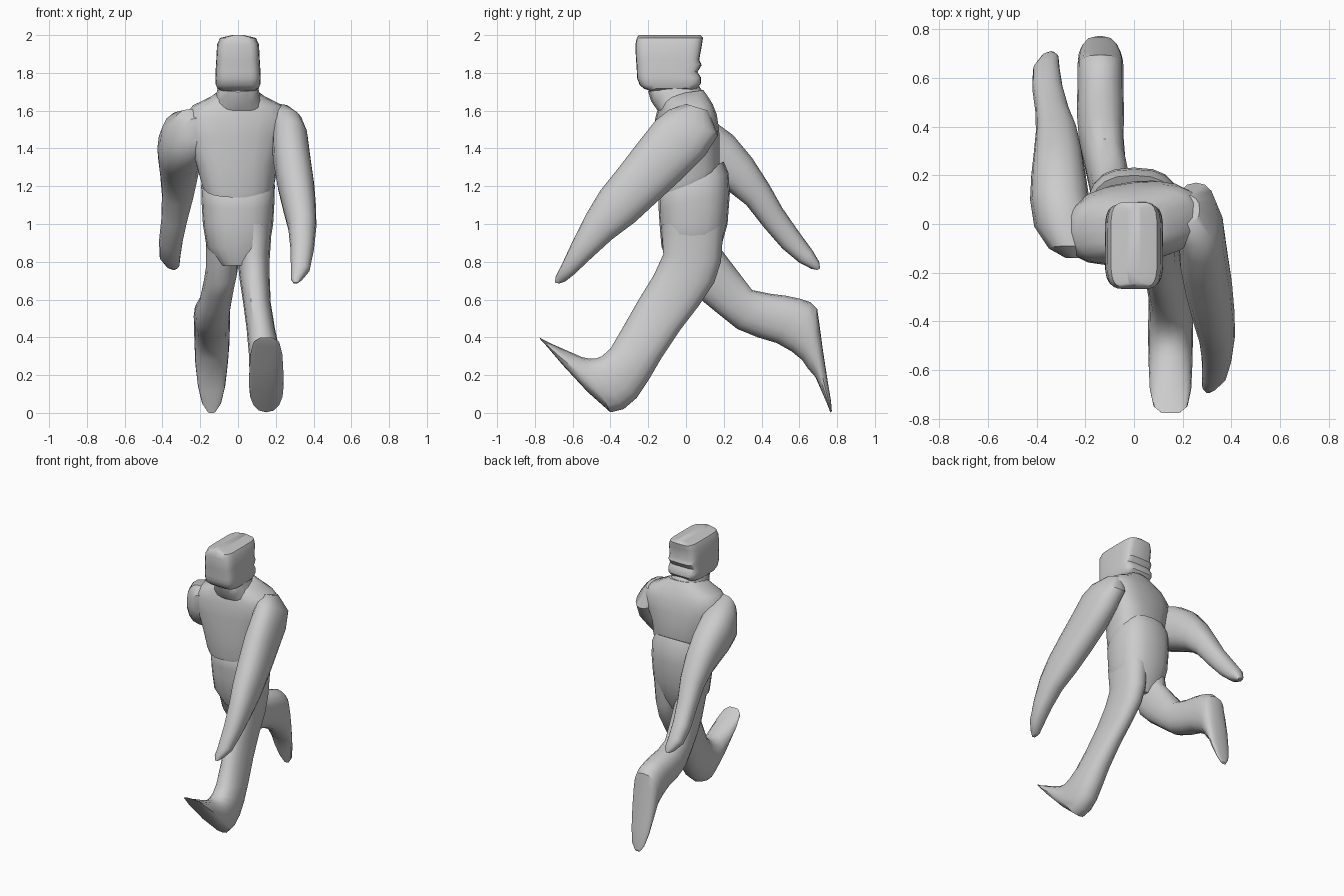
import bpy, bmesh, math
from mathutils import Vector


def spow(v, p):
    return math.copysign(abs(v) ** p, v)


def loft(name, stations, n=16, square=2.3, twist=0.0):
    """Each station: edge A (y, z), edge B (y, z), centre x, half width.
    twist shifts y in proportion to x, turning one side forward."""
    bm = bmesh.new()
    rings = []
    for ay, az, by, bz, xc, hw in stations:
        a, b = Vector((xc, ay, az)), Vector((xc, by, bz))
        c, u = (a + b) / 2, (b - a) / 2
        ring = []
        for i in range(n):
            t = 2 * math.pi * i / n
            p = c + u * spow(math.cos(t), 2 / square)
            p.x += hw * spow(math.sin(t), 2 / square)
            p.y += twist * p.x
            ring.append(bm.verts.new(p))
        rings.append(ring)
    for r, s in zip(rings, rings[1:]):
        for i in range(n):
            j = (i + 1) % n
            bm.faces.new((r[i], r[j], s[j], s[i]))
    bm.faces.new(rings[0])
    bm.faces.new(rings[-1])
    bmesh.ops.recalc_face_normals(bm, faces=bm.faces)
    me = bpy.data.meshes.new(name)
    bm.to_mesh(me)
    bm.free()
    ob = bpy.data.objects.new(name, me)
    bpy.context.collection.objects.link(ob)
    bpy.ops.object.select_all(action='DESELECT')
    ob.select_set(True)
    bpy.context.view_layer.objects.active = ob
    bpy.ops.object.shade_smooth_by_angle(angle=math.radians(35))
    return ob


# Head: rounded block with folds at the nape
loft("head", [
    (-.25, 2.0, .075, 2.0, 0, .03),
    (-.26, 1.985, .09, 1.985, 0, .095),
    (-.268, 1.95, .085, 1.95, 0, .111),
    (-.265, 1.87, .07, 1.87, 0, .115),
    (-.262, 1.84, .083, 1.84, 0, .117),
    (-.26, 1.80, .06, 1.805, 0, .119),
    (-.258, 1.77, .08, 1.775, 0, .12),
    (-.245, 1.735, .08, 1.745, 0, .118),
    (-.22, 1.715, .06, 1.72, 0, .11),
    (-.19, 1.705, .05, 1.71, 0, .09),
], n=24, square=5)

# Neck and collar
loft("neck", [
    (-.17, 1.74, .06, 1.75, 0, .10),
    (-.20, 1.70, .075, 1.72, 0, .11),
    (-.185, 1.65, .10, 1.69, 0, .12),
    (-.15, 1.60, .12, 1.64, 0, .15),
])

# Chest, tilted at its lower hem
loft("chest", [
    (-.15, 1.14, .17, 1.29, 0, .19),
    (-.155, 1.17, .175, 1.32, 0, .20),
    (-.16, 1.30, .175, 1.40, -.01, .22),
    (-.16, 1.46, .17, 1.50, -.01, .27),
    (-.155, 1.56, .155, 1.58, 0, .28),
    (-.14, 1.62, .135, 1.635, 0, .24),
    (-.13, 1.66, .11, 1.68, 0, .15),
    (-.12, 1.68, .09, 1.71, 0, .11),
], n=20, square=2.6, twist=.12)

# Hips with the waistband standing proud at the back
loft("hips", [
    (-.135, 1.16, .20, 1.33, 0, .18),
    (-.145, 1.14, .225, 1.27, 0, .195),
    (-.145, 1.08, .232, 1.16, 0, .193),
    (-.14, 1.0, .22, 1.0, 0, .186),
    (-.13, .88, .18, .86, 0, .165),
    (-.09, .78, .14, .78, 0, .09),
], n=20, square=2.6)

# Forward leg: thigh, shin, heel and raised toe
loft("front_leg", [
    (-.13, 1.0, .20, 1.0, .085, .095),
    (-.12, .84, .185, .80, .083, .085),
    (-.17, .73, .15, .69, .088, .08),
    (-.25, .60, .07, .57, .10, .073),
    (-.33, .46, -.03, .44, .12, .075),
    (-.40, .34, -.13, .29, .14, .083),
    (-.445, .30, -.20, .17, .148, .088),
    (-.48, .287, -.26, .08, .15, .091),
    (-.51, .287, -.33, .02, .15, .092),
    (-.55, .295, -.40, .003, .15, .092),
    (-.63, .33, -.52, .11, .15, .09),
    (-.71, .365, -.65, .25, .15, .085),
    (-.76, .39, -.735, .35, .15, .07),
    (-.777, .4, -.77, .388, .15, .04),
])

# Trailing leg: thigh, bent knee, shin, heel and pointed toe
loft("rear_leg", [
    (-.08, .90, .17, 1.0, -.085, .085),
    (.0, .68, .19, .86, -.085, .085),
    (.06, .615, .27, .755, -.10, .083),
    (.17, .525, .35, .65, -.12, .085),
    (.27, .445, .45, .63, -.135, .092),
    (.38, .40, .53, .62, -.138, .097),
    (.48, .37, .60, .605, -.138, .095),
    (.56, .325, .66, .585, -.138, .095),
    (.615, .28, .695, .55, -.138, .094),
    (.645, .235, .705, .48, -.138, .092),
    (.685, .19, .725, .33, -.14, .086),
    (.72, .11, .75, .17, -.14, .072),
    (.75, .04, .768, .06, -.14, .05),
    (.765, .0, .772, .01, -.14, .02),
])

# Arm swinging forward
loft("forward_arm", [
    (.0, 1.635, .12, 1.60, .21, .06),
    (-.09, 1.605, .17, 1.47, .255, .085),
    (-.16, 1.55, .10, 1.36, .275, .095),
    (-.255, 1.43, -.01, 1.25, .285, .10),
    (-.355, 1.30, -.14, 1.13, .305, .098),
    (-.455, 1.175, -.27, 1.01, .325, .088),
    (-.53, 1.05, -.39, .92, .34, .075),
    (-.60, .91, -.50, .82, .34, .062),
    (-.66, .78, -.59, .735, .33, .05),
    (-.69, .72, -.64, .695, .31, .03),
    (-.695, .69, -.67, .685, .305, .012),
])

# Arm swinging back
loft("backward_arm", [
    (-.14, 1.56, -.14, 1.43, -.22, .06),
    (-.09, 1.61, -.11, 1.36, -.25, .10),
    (.02, 1.60, -.04, 1.29, -.285, .125),
    (.14, 1.55, .06, 1.25, -.305, .122),
    (.25, 1.47, .15, 1.21, -.31, .112),
    (.35, 1.35, .23, 1.17, -.312, .10),
    (.44, 1.21, .32, 1.10, -.318, .085),
    (.51, 1.085, .41, .985, -.335, .07),
    (.60, .955, .51, .87, -.355, .063),
    (.67, .86, .60, .795, -.36, .055),
    (.705, .80, .665, .762, -.345, .035),
    (.71, .765, .695, .757, -.34, .012),
])
